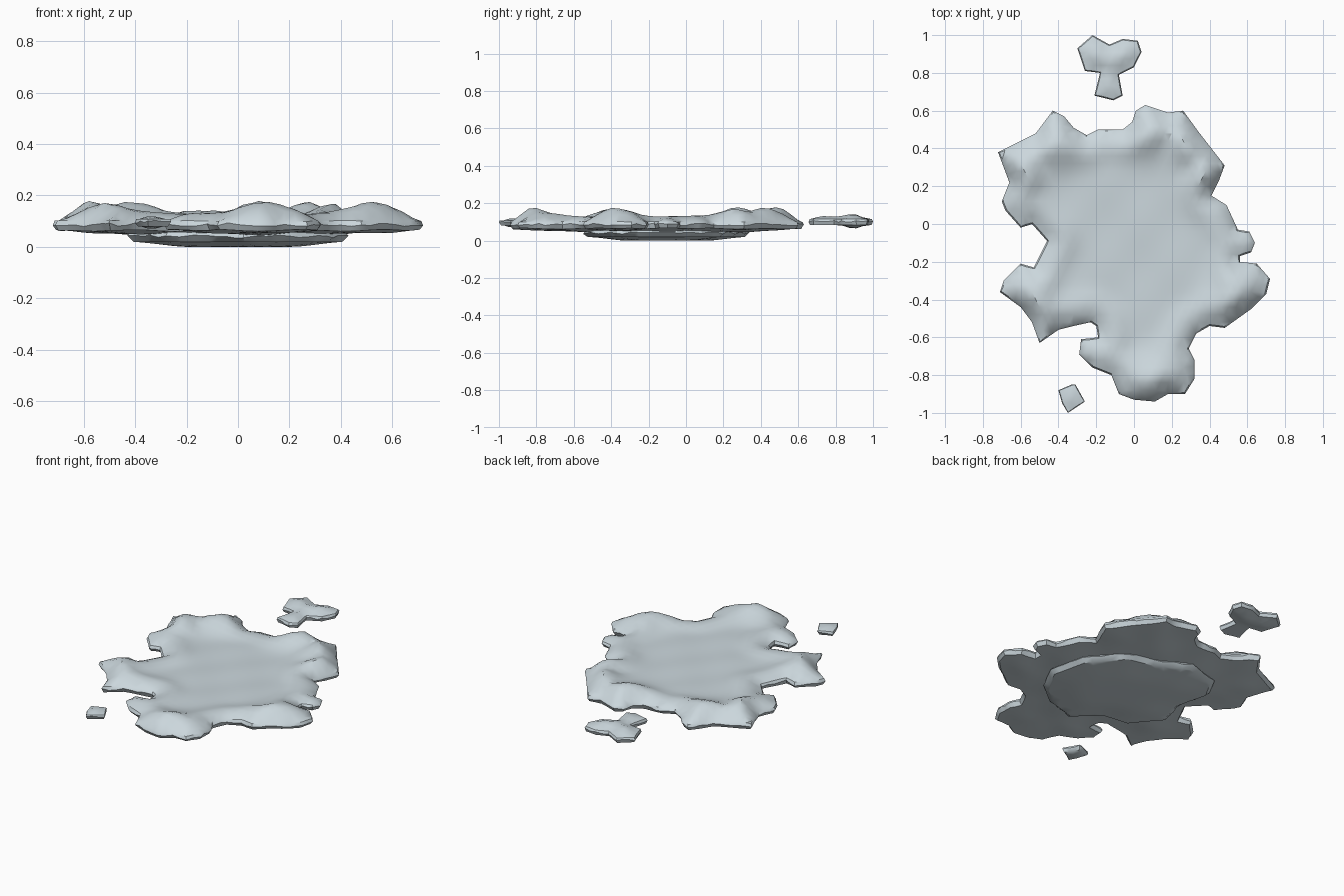
import bpy, bmesh, math, random
from mathutils import Vector
from mathutils.geometry import delaunay_2d_cdt, intersect_point_line

random.seed(4)
if "Cube" in bpy.data.objects:
    bpy.data.objects.remove(bpy.data.objects["Cube"])


def make_material(name, colour):
    mat = bpy.data.materials.new(name)
    mat.use_nodes = True
    mat.diffuse_color = colour
    mat.node_tree.nodes["Principled BSDF"].inputs["Base Color"].default_value = colour
    return mat


ice = make_material("pale ice", (0.60, 0.68, 0.72, 1))


def smooth(t):
    t = max(0.0, min(1.0, t))
    return t * t * (3 - 2 * t)


def edge_distance(p, loop):
    best = math.inf
    for a, b in zip(loop, loop[1:] + loop[:1]):
        q, t = intersect_point_line(p, a, b)
        q = a.lerp(b, max(0.0, min(1.0, t)))
        best = min(best, (p - q.to_2d()).length)
    return best


def is_inside(p, loop):
    inside = False
    for a, b in zip(loop, loop[1:] + loop[:1]):
        if (a.y > p.y) != (b.y > p.y):
            if p.x < a.x + (b.x - a.x) * (p.y - a.y) / (b.y - a.y):
                inside = not inside
    return inside


def subdivide(loop, step):
    out = []
    for a, b in zip(loop, loop[1:] + loop[:1]):
        n = max(1, round((b - a).length / step))
        out += [a.lerp(b, i / n) for i in range(n)]
    return out


def make_slab(name, outline, top, bottom, step, inset_top, inset_bottom):
    """Sheet of ice: filled top and bottom joined by a chipped, bulging wall."""
    corners = [Vector(p) / 100 for p in outline]
    area = sum(a.cross(b) for a, b in zip(corners, corners[1:] + corners[:1]))
    if area < 0:
        corners.reverse()
    rim = subdivide(corners, step)
    n = len(rim)

    # scatter interior points on a staggered grid
    points, dist = list(rim), [0.0] * n
    span = math.ceil(1 / step)
    for j in range(-span, span + 1):
        for i in range(-span, span + 1):
            p = Vector(((i + 0.5 * (j % 2)) * step, j * step))
            if is_inside(p, corners):
                d = edge_distance(p, corners)
                if d > step * 0.6:
                    points.append(p)
                    dist.append(d)
    verts, _, faces, origins, _, _ = delaunay_2d_cdt(
        points, [], [list(range(n))], 1, 1e-5)
    index = {src: k for k, group in enumerate(origins) for src in group}

    # outward direction at each rim point
    out = []
    for i in range(n):
        t = rim[(i + 1) % n] - rim[i - 1]
        out.append(Vector((t.y, -t.x)).normalized())

    bm = bmesh.new()

    def sheet(height, inset):
        made = [None] * len(verts)
        for src, k in index.items():
            p = points[src].copy()
            if src < n:
                p -= out[src] * inset
            made[k] = bm.verts.new((p.x, p.y, height(p, dist[src])))
        for f in faces:
            bm.faces.new([made[k] for k in f])
        return [made[index[i]] for i in range(n)]

    upper = sheet(top, inset_top)
    lower = sheet(bottom, inset_bottom)
    middle = []
    for i, p in enumerate(rim):
        z = upper[i].co.z * 0.6 + lower[i].co.z * 0.4 + random.uniform(-0.006, 0.006)
        middle.append(bm.verts.new((p.x, p.y, z)))
    for ring_a, ring_b in ((lower, middle), (middle, upper)):
        for i in range(n):
            j = (i + 1) % n
            bm.faces.new((ring_a[i], ring_a[j], ring_b[j], ring_b[i]))
    bmesh.ops.recalc_face_normals(bm, faces=bm.faces)

    mesh = bpy.data.meshes.new(name)
    bm.to_mesh(mesh)
    bm.free()
    mesh.materials.append(ice)
    obj = bpy.data.objects.new(name, mesh)
    bpy.context.collection.objects.link(obj)
    bpy.ops.object.select_all(action="DESELECT")
    obj.select_set(True)
    bpy.context.view_layer.objects.active = obj
    bpy.ops.object.shade_smooth_by_angle(angle=math.radians(35))
    return obj


# main floe: raised drifts on the lobes around a flat, lower middle
drifts = [(-.42, .40), (-.58, .28), (.09, .47), (.27, .42), (.52, -.38),
          (.10, -.80), (-.53, -.42), (.40, .25)]


def floe_top(p, d):
    z = 0.1 + 0.012 * smooth(d / 0.06) + 0.018 * math.exp(-((d - 0.1) / 0.06) ** 2)
    lift = max(math.exp(-(p - Vector(c)).length_squared / 0.014) for c in drifts)
    ripple = 0.003 * math.sin(p.x * 17 + 1) * math.cos(p.y * 14)
    return z + 0.047 * lift * smooth(d / 0.1) + ripple


def floe_bottom(p, d):
    return 0.064 - 0.016 * smooth(d / 0.25) + 0.004 * math.sin(p.x * 19) * math.sin(p.y * 16)


floe_outline = [
    (49, 10), (55, -3), (61, -4), (64, -10), (62, -15), (56, -17), (56, -20), (65, -21),
    (72, -29), (70, -37), (62, -45), (48, -55), (40, -54), (33, -58), (29, -66), (32, -72),
    (32, -82), (27, -90), (18, -90), (11, -94), (0, -93), (-8, -90), (-12, -80), (-22, -76),
    (-29, -69), (-28, -61), (-19, -60), (-20, -54), (-23, -52), (-32, -54), (-40, -56),
    (-50, -63), (-54, -52), (-60, -44), (-71, -36), (-69, -30), (-60, -21), (-53, -23),
    (-46, -9), (-54, 0), (-60, -2), (-68, 7), (-70, 12), (-66, 22), (-72, 38), (-52, 48),
    (-43, 60), (-37, 57), (-32, 51), (-25, 47), (-19, 50), (-6, 50), (-1, 54), (1, 60),
    (6, 63), (18, 59), (26, 60), (34, 49), (48, 31), (45, 23), (41, 15)]
make_slab("main_floe", floe_outline, floe_top, floe_bottom, 0.04, 0.008, 0.014)

# submerged keel plate under the floe
keel_outline = [
    (43, -22), (38, 0), (21, 20), (5, 24), (-15, 34), (-36, 28), (-43, 15), (-38, -5),
    (-43, -22), (-28, -40), (-12, -42), (2, -55), (20, -50), (35, -38)]
make_slab("keel_plate", keel_outline, lambda p, d: 0.055,
          lambda p, d: 0.02 - 0.02 * smooth(d / 0.22), 0.05, 0.012, 0.025)

# two broken-off pieces
make_slab("large_fragment",
          [(-30, 93), (-22, 100), (-13, 95), (-6, 98), (2, 97), (4, 91), (0, 83), (-8, 79),
           (-6, 68), (-11, 65.5), (-21, 68), (-18, 80), (-26, 81)],
          lambda p, d: 0.115 + 0.027 * smooth(d / 0.09),
          lambda p, d: 0.084 - 0.022 * smooth(d / 0.1) * smooth((p.y - 0.8) / 0.1),
          0.035, 0.006, 0.008)
make_slab("small_fragment",
          [(-33, -85), (-40, -88), (-38, -95), (-35, -100), (-26, -94), (-31, -85)],
          lambda p, d: 0.108 + 0.012 * smooth(d / 0.05),
          lambda p, d: 0.08 - 0.01 * smooth(d / 0.05), 0.035, 0.004, 0.012)
